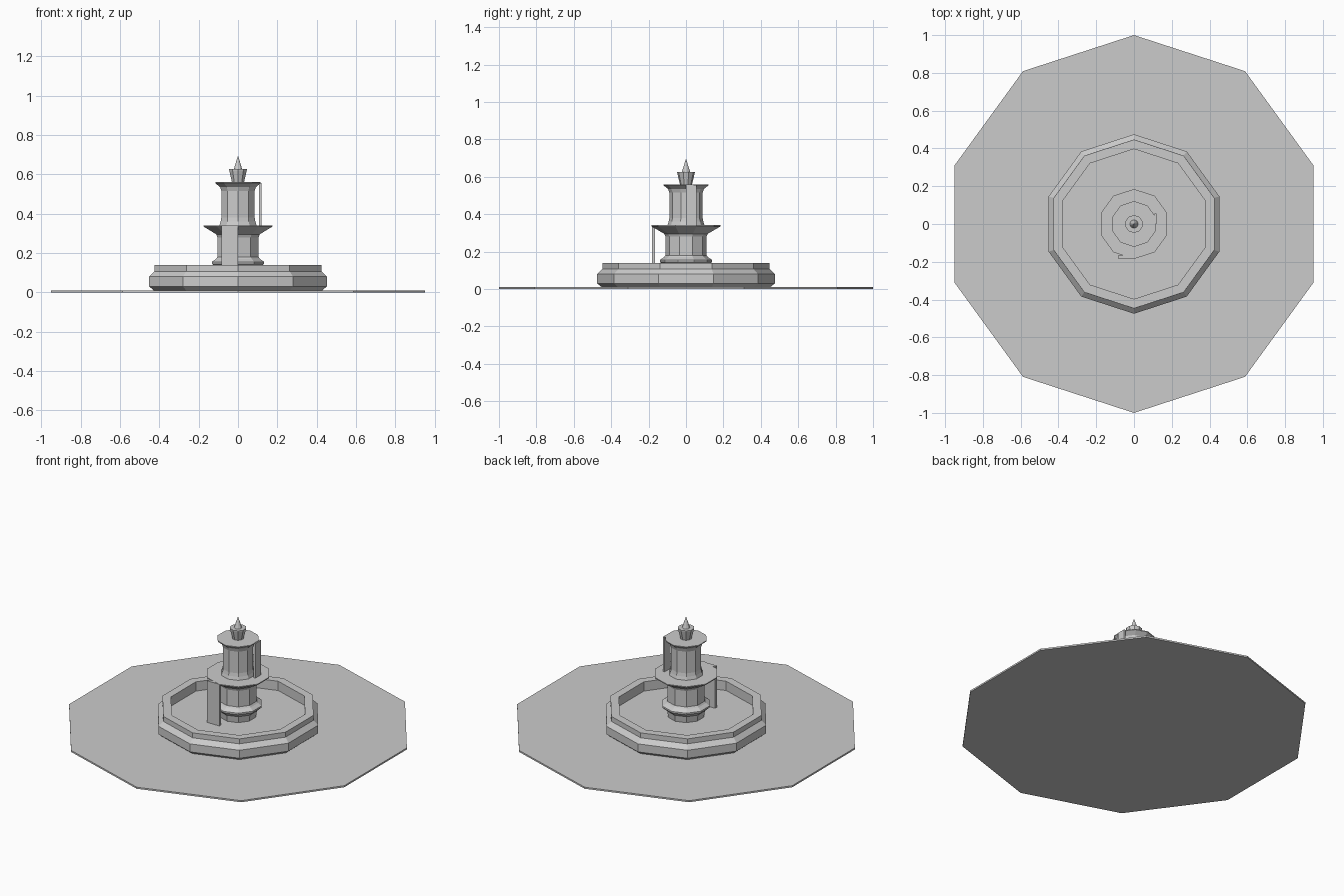
import bpy, bmesh, math

if "Cube" in bpy.data.objects:
    bpy.data.objects.remove(bpy.data.objects["Cube"])

SIDES = 10


def lathe(name, profile):
    """Spin an (r, z) profile, bottom to top, into a flat-faced ten-sided solid."""
    bm = bmesh.new()
    rings = []
    for r, z in profile:
        if r == 0:
            rings.append([bm.verts.new((0, 0, z))] * SIDES)
        else:
            rings.append([bm.verts.new((r * math.cos(a), r * math.sin(a), z))
                          for a in (math.pi / 2 + i * math.tau / SIDES for i in range(SIDES))])
    for lo, hi in zip(rings, rings[1:]):
        for i in range(SIDES):
            j = (i + 1) % SIDES
            quad = list(dict.fromkeys((lo[i], lo[j], hi[j], hi[i])))
            bm.faces.new(quad)
    # Close the open ends
    if profile[0][0] > 0:
        bm.faces.new(rings[0][::-1])
    if profile[-1][0] > 0:
        bm.faces.new(rings[-1])
    return finish(name, bm)


def box(name, lo, hi):
    bm = bmesh.new()
    bmesh.ops.create_cube(bm, size=1)
    for v in bm.verts:
        v.co = [h if c > 0 else l for c, l, h in zip(v.co, lo, hi)]
    return finish(name, bm)


def finish(name, bm):
    bmesh.ops.recalc_face_normals(bm, faces=bm.faces)
    mesh = bpy.data.meshes.new(name)
    bm.to_mesh(mesh)
    bm.free()
    obj = bpy.data.objects.new(name, mesh)
    bpy.context.collection.objects.link(obj)
    return obj


# Paved plaza
lathe("plaza", [(1, 0), (1, 0.01)])

# Basin wall with raised rim, capped inside by the water surface
lathe("basin", [(0.45, 0.01), (0.475, 0.03), (0.475, 0.08), (0.447, 0.107),
                (0.447, 0.138), (0.397, 0.138), (0.397, 0.08)])

# Lower pedestal with collar
lathe("lower_pedestal", [(0.105, 0.075), (0.112, 0.12), (0.14, 0.145), (0.14, 0.155),
                         (0.118, 0.17), (0.11, 0.18), (0.11, 0.28), (0.116, 0.295), (0.116, 0.3)])

# Lower dish
lathe("lower_dish", [(0.116, 0.295), (0.185, 0.335), (0.185, 0.341)])

# Upper pedestal
lathe("upper_pedestal", [(0.1, 0.338), (0.093, 0.36), (0.089, 0.38),
                         (0.089, 0.515), (0.096, 0.535), (0.096, 0.54)])

# Upper dish
lathe("upper_dish", [(0.096, 0.535), (0.121, 0.555), (0.121, 0.56)])

# Finial cup and water jet
lathe("finial_cup", [(0.032, 0.558), (0.036, 0.575), (0.047, 0.62), (0.047, 0.626)])
lathe("water_jet", [(0.023, 0.624), (0, 0.696)])

# Falling water sheets
box("lower_water_sheet", (-0.085, -0.183, 0.078), (0, -0.166, 0.34))
box("upper_water_sheet", (0.108, 0, 0.338), (0.12, 0.056, 0.557))
